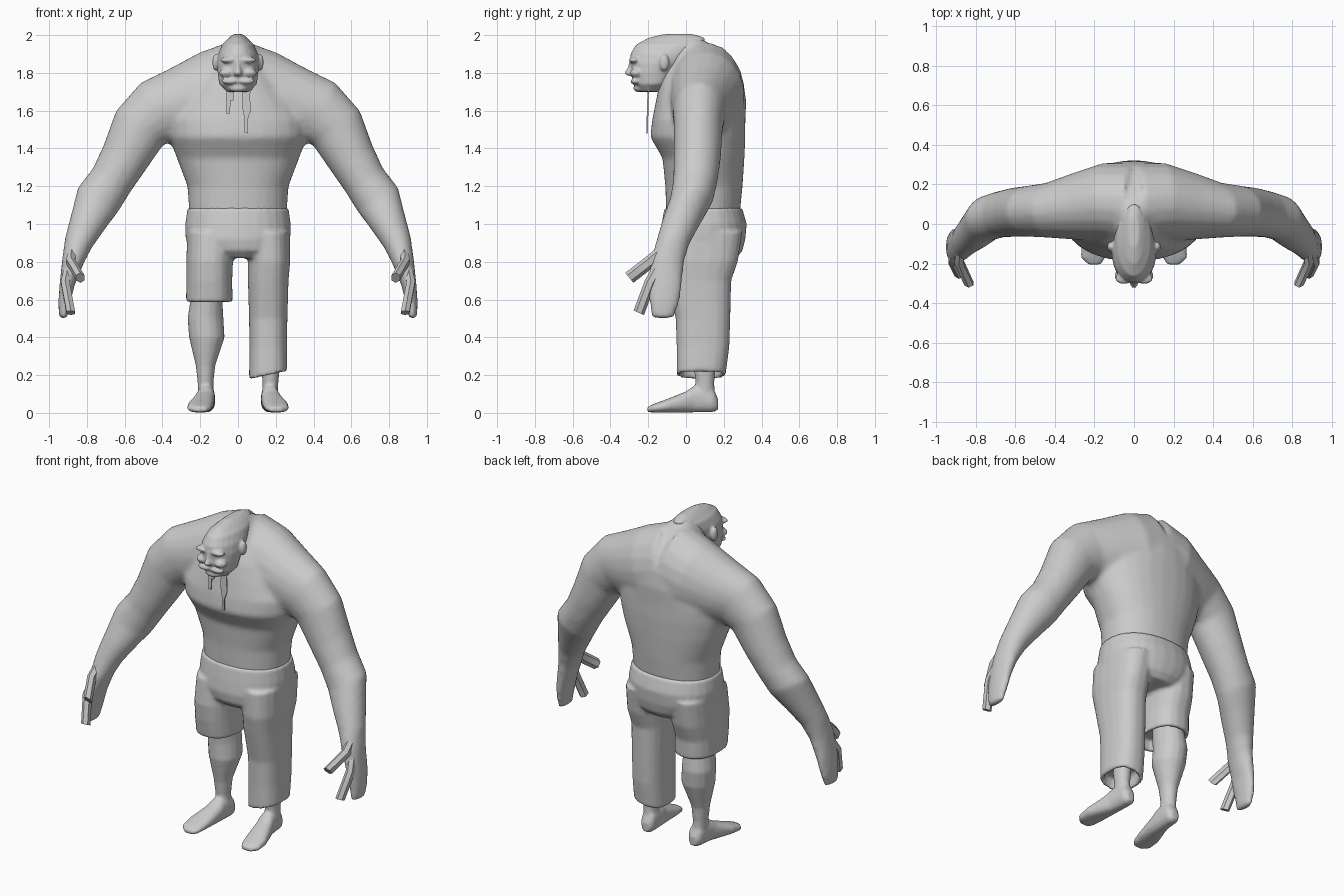
import bpy, bmesh, math
from mathutils import Vector

cube = bpy.data.objects.get("Cube")
if cube:
    bpy.data.objects.remove(cube)

grey = bpy.data.materials.new("plain grey")
grey.use_nodes = True
GREY = (0.6, 0.6, 0.6, 1)
grey.diffuse_color = GREY
grey.node_tree.nodes["Principled BSDF"].inputs["Base Color"].default_value = GREY


def finish(name, bm, voxel=0, smooth=4, angle=180):
    bmesh.ops.recalc_face_normals(bm, faces=bm.faces)
    me = bpy.data.meshes.new(name)
    bm.to_mesh(me)
    bm.free()
    me.materials.append(grey)
    ob = bpy.data.objects.new(name, me)
    bpy.context.collection.objects.link(ob)
    if voxel:
        r = ob.modifiers.new("blend", "REMESH")
        r.mode, r.voxel_size, r.use_smooth_shade = "VOXEL", voxel, True
        s = ob.modifiers.new("relax", "SMOOTH")
        s.factor, s.iterations = 0.5, smooth
    else:
        bpy.ops.object.select_all(action="DESELECT")
        bpy.context.view_layer.objects.active = ob
        ob.select_set(True)
        bpy.ops.object.shade_smooth_by_angle(angle=math.radians(angle))
    return ob


def loft(bm, rings, n=20, power=1.0, side=1):
    """Closed skin over rings given as (centre, half axis u, half axis v)."""
    loops = []
    for c, u, v in rings:
        loop = []
        for i in range(n):
            a = math.tau * (i + 0.5) / n
            k, s = math.cos(a), math.sin(a)
            p = (Vector(c) + Vector(u) * math.copysign(abs(k) ** power, k)
                 + Vector(v) * math.copysign(abs(s) ** power, s))
            loop.append(bm.verts.new((p.x * side, p.y, p.z)))
        loops.append(loop)
    for a, b in zip(loops, loops[1:]):
        for i in range(n):
            j = (i + 1) % n
            bm.faces.new((a[i], a[j], b[j], b[i]))
    bm.faces.new(loops[0])
    bm.faces.new(loops[-1])


def stack(rows):
    """Level rings from rows of height, x centre, half width, front y, back y, tilt."""
    out = []
    for z, x, rx, yf, yb, *tilt in rows:
        out.append(((x, (yf + yb) / 2, z), (rx, 0, tilt[0] if tilt else 0), (0, (yb - yf) / 2, 0)))
    return out


def limb(rows):
    """Rings square to a path, from rows of x, y, z, half depth, half thickness."""
    out = []
    for i, (x, y, z, a, b) in enumerate(rows):
        p, q = rows[max(i - 1, 0)], rows[min(i + 1, len(rows) - 1)]
        t = Vector((q[0] - p[0], 0, q[2] - p[2])).normalized()
        out.append(((x, y, z), (0, a, 0), Vector((-t.z, 0, t.x)) * b))
    return out


def ball(bm, centre, size):
    ret = bmesh.ops.create_uvsphere(bm, u_segments=14, v_segments=8, radius=1)
    bmesh.ops.scale(bm, vec=size, verts=ret["verts"])
    bmesh.ops.translate(bm, vec=centre, verts=ret["verts"])


# Bare upper body: trunk, hunched shoulders and arms blended into one skin
bm = bmesh.new()
loft(bm, stack([
    (1.05, 0, .258, -.105, .285), (1.2, 0, .268, -.11, .30), (1.35, 0, .325, -.125, .31),
    (1.46, 0, .365, -.19, .315), (1.55, 0, .37, -.18, .315), (1.65, 0, .31, -.16, .32),
    (1.75, 0, .23, -.14, .305), (1.85, 0, .14, -.1, .25), (1.93, 0, .085, -.1, .17),
    (2.0, 0, .04, -.12, .05)]), 28, 0.9)
arm = limb([
    (0, .1, 1.70, .21, .27), (.15, .11, 1.67, .20, .245), (.3, .09, 1.63, .17, .205),
    (.43, .07, 1.59, .14, .18), (.52, .065, 1.51, .13, .155), (.60, .06, 1.35, .125, .13),
    (.67, .05, 1.23, .118, .118), (.74, .03, 1.13, .115, .125), (.79, -.02, 1.02, .105, .1),
    (.845, -.07, .9, .09, .076), (.875, -.1, .8, .09, .058), (.905, -.11, .68, .09, .04),
    (.92, -.115, .58, .08, .032), (.925, -.125, .5, .06, .022)])
for side in (1, -1):
    loft(bm, arm, 20, 1, side)
finish("upper_body", bm, 0.016, 5)

# Head with brow, cheeks and jaw
bm = bmesh.new()
loft(bm, stack([
    (1.7, 0, .06, -.25, -.14), (1.74, 0, .1, -.275, -.08), (1.80, 0, .108, -.29, -.05),
    (1.85, 0, .112, -.295, 0), (1.90, 0, .105, -.295, .05), (1.95, 0, .085, -.265, .1),
    (1.985, 0, .05, -.2, .1), (2.005, 0, .025, -.12, .04)]), 24, 0.95)
for side in (1, -1):
    ball(bm, (side * .05, -.275, 1.868), (.048, .03, .016))
    ball(bm, (side * .06, -.262, 1.80), (.04, .035, .025))
    ball(bm, (side * .04, -.268, 1.755), (.05, .028, .016))
    ball(bm, (side * .118, -.115, 1.855), (.018, .026, .045))
ball(bm, (0, -.25, 1.718), (.05, .03, .02))
loft(bm, stack([(1.875, 0, .014, -.30, -.25), (1.83, 0, .014, -.31, -.25),
                (1.80, 0, .024, -.328, -.25), (1.785, 0, .022, -.315, -.25)]), 8)
finish("head", bm, 0.008, 3)

# Straggly beard, a thin plate with two hanging locks
bm = bmesh.new()
outline = [(-.085, 1.745), (.095, 1.745), (.062, 1.69), (.068, 1.60), (.05, 1.55), (.05, 1.48),
           (.034, 1.485), (.034, 1.56), (.022, 1.62), (.024, 1.70), (-.022, 1.70),
           (-.024, 1.655), (-.04, 1.655), (-.042, 1.585), (-.062, 1.585), (-.06, 1.70)]
rims = [[bm.verts.new((x, -.21 + (z - 1.5) * .03 + d, z)) for x, z in outline] for d in (0, .008)]
for rim in rims:
    bm.faces.new(rim)
for i in range(len(outline)):
    j = (i + 1) % len(outline)
    bm.faces.new((rims[0][i], rims[0][j], rims[1][j], rims[1][i]))
finish("beard", bm, angle=30)

# Blocky thumb and forefinger on each hand
for side, label in ((1, "left"), (-1, "right")):
    for part, path, w in (
            ("thumb", [(.88, -.12, .86), (.885, -.19, .80), (.835, -.30, .715)], .034),
            ("finger", [(.90, -.15, .76), (.915, -.19, .69), (.885, -.25, .53)], .03)):
        bm = bmesh.new()
        d = Vector((0, path[2][1] - path[0][1], path[2][2] - path[0][2])).normalized()
        across = Vector((0, -d.z, d.y)) * w
        loft(bm, [(p, (.026, 0, 0), across) for p in path], 6, 1, side)
        finish(label + "_" + part, bm, angle=40)

# Trousers: hips, one cut-off leg and one long leg with hollow hems
bm = bmesh.new()
loft(bm, stack([
    (1.085, 0, .268, -.115, .298), (1.0, 0, .28, -.13, .322), (.92, 0, .278, -.14, .315),
    (.86, .01, .24, -.13, .30), (.82, .012, .15, -.09, .27)]), 28, 0.88)
loft(bm, stack([
    (.96, -.14, .13, -.12, .30), (.8, -.15, .124, -.135, .275), (.7, -.152, .122, -.125, .24),
    (.585, -.152, .124, -.105, .235), (.585, -.152, .1, -.08, .21), (.65, -.152, .1, -.08, .21)]),
    20, 0.8)
loft(bm, stack([
    (.96, .15, .125, -.12, .30), (.8, .165, .112, -.12, .275), (.7, .16, .108, -.1, .24),
    (.5, .16, .102, -.055, .235), (.35, .16, .1, -.05, .23), (.2, .16, .102, -.05, .21, .022),
    (.2, .16, .08, -.028, .188, .018), (.26, .16, .08, -.028, .188)]), 20, 0.8)
finish("trousers", bm, 0.011, 4)

# Bare lower legs and feet
for side, label in ((1, "left"), (-1, "right")):
    bm = bmesh.new()
    top = .3 if side > 0 else .66
    loft(bm, stack([r for r in [
        (.06, .168, .04, .04, .155), (.16, .172, .042, .05, .15), (.25, .172, .052, .04, .158),
        (.4, .165, .095, .01, .212), (.5, .172, .096, .01, .222), (.65, .165, .08, .0, .2)]
        if r[0] < top]), 16, 1, side)
    foot = [(.17, .165, .045, .025, .03), (.145, .165, .066, .045, .062), (.09, .168, .075, .047, .073),
            (.04, .172, .072, .05, .07), (0, .18, .058, .056, .056), (-.1, .2, .038, .068, .036),
            (-.17, .207, .025, .063, .023), (-.205, .2, .018, .035, .014)]
    loft(bm, [((x, y, z), (rx, 0, 0), (0, 0, rz)) for y, x, z, rx, rz in foot], 16, 0.85, side)
    finish(label + "_lower_leg", bm, 0.01, 3)
